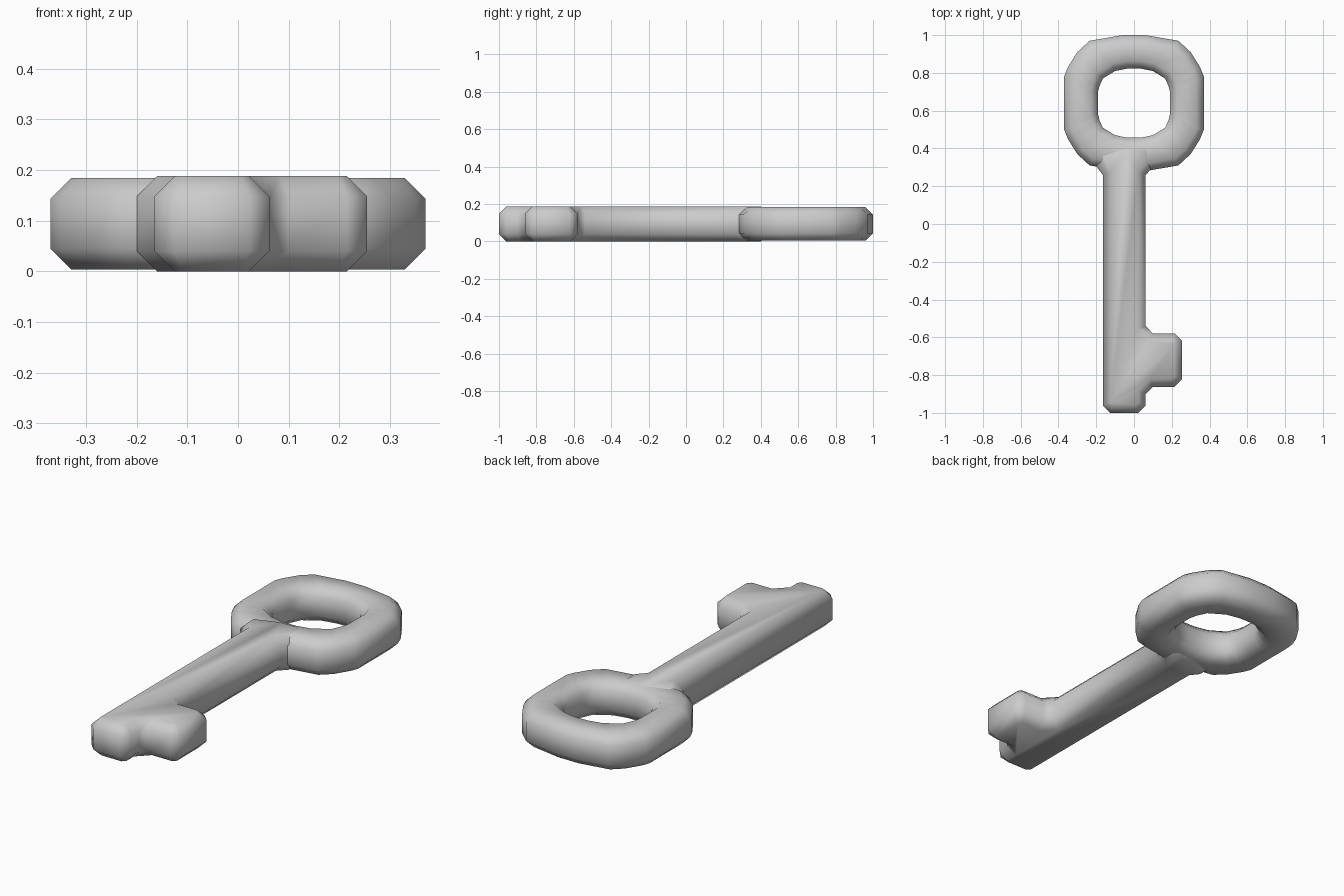
import bpy, bmesh
from mathutils import Vector

if "Cube" in bpy.data.objects:
    bpy.data.objects.remove(bpy.data.objects["Cube"])

CHAMFER = 0.04


def offset(pts, d):
    """Mitred inward offset of a counter-clockwise outline."""
    out = []
    n = len(pts)
    for i in range(n):
        p, a, b = (Vector(pts[i]), Vector(pts[i - 1]), Vector(pts[(i + 1) % n]))
        e1, e2 = (p - a).normalized(), (b - p).normalized()
        n1, n2 = Vector((-e1.y, e1.x)), Vector((-e2.y, e2.x))
        out.append(p + (n1 + n2) * d / (1 + n1.dot(n2)))
    return out


def add_loop(bm, pts, z):
    return [bm.verts.new((p[0], p[1], z)) for p in pts]


def bridge(bm, a, b):
    n = len(a)
    for i in range(n):
        j = (i + 1) % n
        bm.faces.new((a[i], a[j], b[j], b[i]))


def finish(bm, name):
    bmesh.ops.recalc_face_normals(bm, faces=bm.faces[:])
    for f in bm.faces:
        f.smooth = True
    me = bpy.data.meshes.new(name)
    bm.to_mesh(me)
    bm.free()
    ob = bpy.data.objects.new(name, me)
    bpy.context.collection.objects.link(ob)
    return ob


def mirror_quarter(q, cy):
    """Counter-clockwise outline from one quarter, listed right side to top."""
    half = q + [(-x, y) for x, y in reversed(q)]
    full = half + [(x, -y) for x, y in reversed(half)]
    return [(x, y + cy) for x, y in full]


# Key bow: rounded ring with an octagonal section
outer = mirror_quarter([(0.37, 0.14), (0.35, 0.19), (0.30, 0.27),
                        (0.235, 0.33), (0.06, 0.36)], 0.64)
inner = mirror_quarter([(0.19, 0.06), (0.183, 0.09), (0.165, 0.13),
                        (0.10, 0.17), (0.035, 0.183)], 0.64)
lo, hi = 0.004, 0.184
bm = bmesh.new()
outer_in, inner_out = offset(outer, CHAMFER), offset(inner, -CHAMFER)
section = [(outer_in, lo), (outer, lo + CHAMFER), (outer, hi - CHAMFER), (outer_in, hi),
           (inner_out, hi), (inner, hi - CHAMFER), (inner, lo + CHAMFER), (inner_out, lo)]
loops = [add_loop(bm, p, z) for p, z in section]
for i in range(8):
    bridge(bm, loops[i], loops[(i + 1) % 8])
finish(bm, "key_bow")

# Shaft with bit: chamfered plate following the key outline
shaft = [(-0.125, -1), (0.022, -1), (0.062, -0.96), (0.062, -0.90), (0.10, -0.862),
         (0.215, -0.862), (0.255, -0.822), (0.255, -0.62), (0.215, -0.58), (0.10, -0.58),
         (0.062, -0.54), (0.062, 0.26), (0.105, 0.305), (0.105, 0.40), (0.065, 0.44),
         (-0.04, 0.44), (-0.20, 0.385), (-0.20, 0.305), (-0.165, 0.26), (-0.165, -0.96)]
top = 0.188
bm = bmesh.new()
inset = offset(shaft, CHAMFER)
loops = [add_loop(bm, p, z) for p, z in
         [(inset, 0), (shaft, CHAMFER), (shaft, top - CHAMFER), (inset, top)]]
for a, b in zip(loops, loops[1:]):
    bridge(bm, a, b)
bm.faces.new(loops[0][::-1])
bm.faces.new(loops[-1])
finish(bm, "key_shaft_and_bit")
